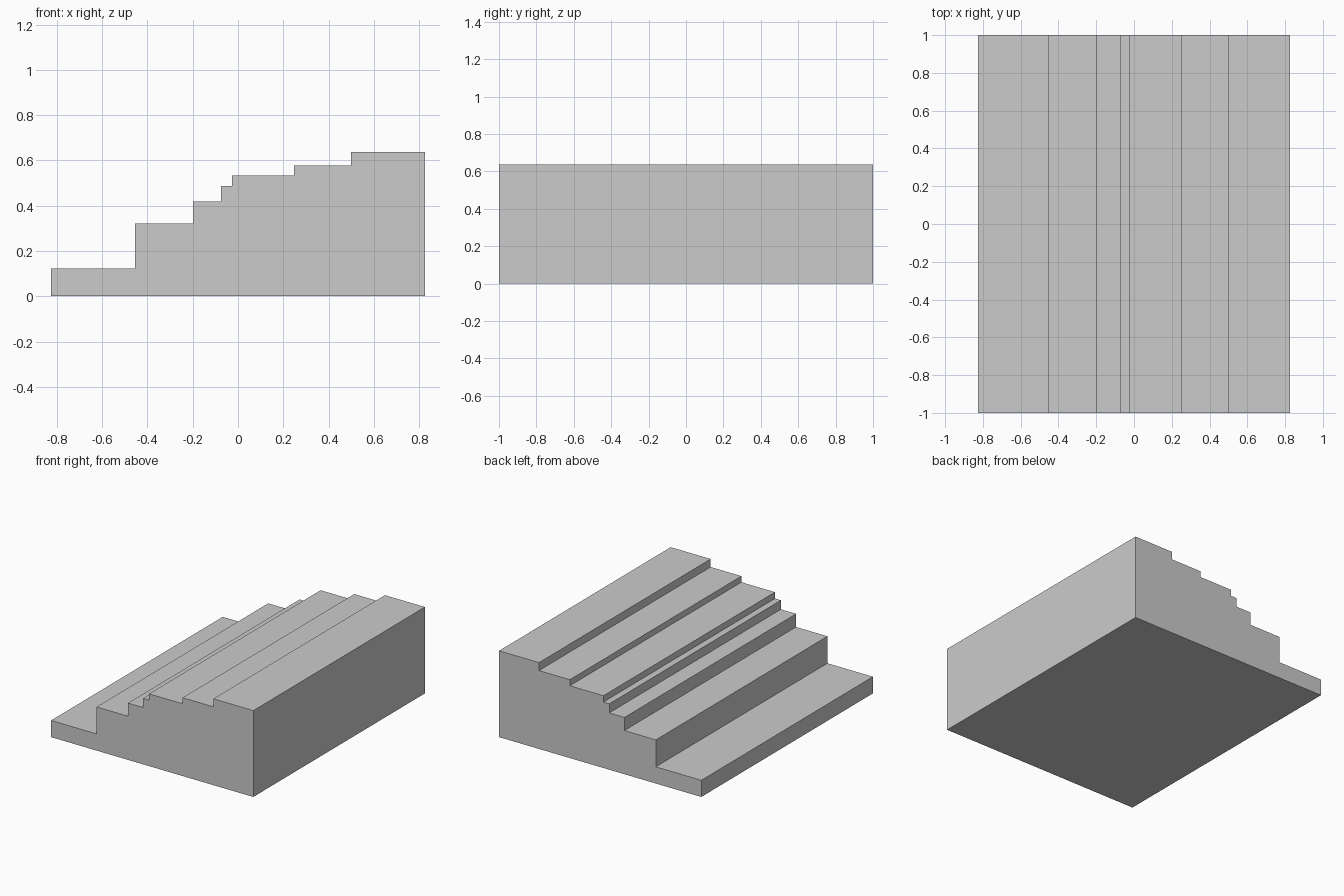
import bpy
import bmesh

cube = bpy.data.objects.get("Cube")
if cube:
    bpy.data.objects.remove(cube, do_unlink=True)

# Plain grey for the whole block
grey = bpy.data.materials.new("plain_grey")
grey.use_nodes = True
color = (0.6, 0.6, 0.6, 1)
grey.diffuse_color = color
grey.node_tree.nodes["Principled BSDF"].inputs["Base Color"].default_value = color

# Each tread: start x and height, rising towards the tall side
treads = [(-0.825, 0.123), (-0.454, 0.322), (-0.198, 0.419), (-0.074, 0.486),
          (-0.026, 0.533), (0.248, 0.578), (0.499, 0.637)]
end_x = 0.825
half_depth = 1.0

# Stepped outline: along the base, then down the treads
profile = [(treads[0][0], 0), (end_x, 0)]
right = end_x
for left, height in reversed(treads):
    profile += [(right, height), (left, height)]
    right = left

# Extrude the outline from front to back
bm = bmesh.new()
front = bm.faces.new([bm.verts.new((x, -half_depth, z)) for x, z in profile])
sweep = bmesh.ops.extrude_face_region(bm, geom=[front], use_keep_orig=True)
back_verts = [v for v in sweep["geom"] if isinstance(v, bmesh.types.BMVert)]
bmesh.ops.translate(bm, verts=back_verts, vec=(0, 2 * half_depth, 0))
bmesh.ops.recalc_face_normals(bm, faces=bm.faces)

mesh = bpy.data.meshes.new("stepped_block")
bm.to_mesh(mesh)
bm.free()
mesh.materials.append(grey)
block = bpy.data.objects.new("stepped_block", mesh)
bpy.context.scene.collection.objects.link(block)
